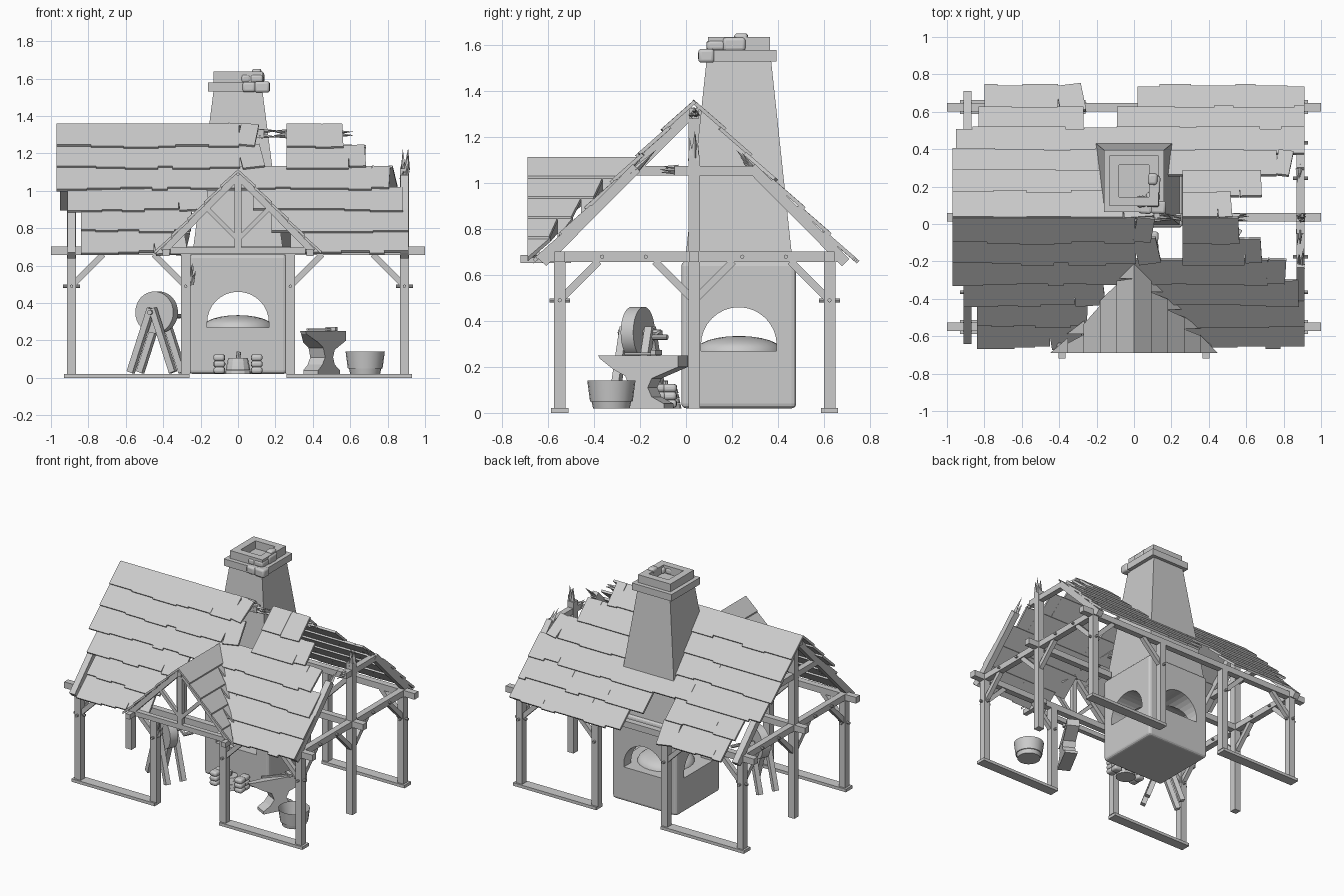
import bpy, bmesh, random
from math import radians, pi, sin, cos
from mathutils import Matrix, Vector

random.seed(4)
if "Cube" in bpy.data.objects:
    bpy.data.objects.remove(bpy.data.objects["Cube"])

grey = bpy.data.materials.new("plain grey")
grey.use_nodes = True
grey.diffuse_color = (0.6, 0.6, 0.6, 1)
grey.node_tree.nodes["Principled BSDF"].inputs["Base Color"].default_value = (0.6, 0.6, 0.6, 1)


def finish(bm, name, bevel=0, smooth=False, place=None):
    bmesh.ops.recalc_face_normals(bm, faces=bm.faces)
    mesh = bpy.data.meshes.new(name)
    bm.to_mesh(mesh)
    bm.free()
    mesh.materials.append(grey)
    ob = bpy.data.objects.new(name, mesh)
    bpy.context.collection.objects.link(ob)
    if place:
        ob.matrix_world = place
    if bevel:
        mod = ob.modifiers.new("soft edges", 'BEVEL')
        mod.width, mod.segments = bevel, 3
    if smooth:
        bpy.ops.object.select_all(action='DESELECT')
        ob.select_set(True)
        bpy.context.view_layer.objects.active = ob
        bpy.ops.object.shade_smooth_by_angle(angle=radians(40))
    return ob


def box(bm, centre, size, rot=Matrix()):
    bmesh.ops.create_cube(bm, size=1, matrix=Matrix.Translation(centre) @ rot.to_4x4() @ Matrix.Diagonal((*size, 1)))


def beam(bm, a, b, w=0.045):
    a, b = Vector(a), Vector(b)
    box(bm, (a + b) / 2, (w, w, (b - a).length), (b - a).to_track_quat('Z', 'Y').to_matrix())


def cone(bm, a, b, r1, r2, sides=8):
    a, b = Vector(a), Vector(b)
    rot = (b - a).to_track_quat('Z', 'Y').to_matrix().to_4x4()
    bmesh.ops.create_cone(bm, cap_ends=True, segments=sides, radius1=r1, radius2=r2,
                          depth=(b - a).length, matrix=Matrix.Translation((a + b) / 2) @ rot)


def splinter(bm, end, direction, w=0.04):
    # broken timber end made of uneven spikes
    end, d = Vector(end), Vector(direction).normalized()
    for i in range(5):
        off = Vector([random.uniform(-0.3, 0.3) * w for _ in range(3)])
        cone(bm, end + off - d * 0.02, end + off * 1.6 + d * random.uniform(0.03, 0.1), w * 0.35, 0, 4)


def prism(bm, lower, upper):
    lo = [bm.verts.new(p) for p in lower]
    up = [bm.verts.new(p) for p in upper]
    n = len(lo)
    bm.faces.new(lo)
    bm.faces.new(up)
    for i in range(n):
        bm.faces.new((lo[i], lo[(i + 1) % n], up[(i + 1) % n], up[i]))


def rect(x, y, w, d, z):
    return [(x + i * w / 2, y + j * d / 2, z) for i, j in ((-1, -1), (1, -1), (1, 1), (-1, 1))]


FRONT, BACK, MID = -0.55, 0.625, 0.035
END, BAY = 0.89, 0.28

# Timber frame: sills, posts, long beams, knee braces
bm = bmesh.new()
pegs = bmesh.new()
for y in (FRONT, BACK):
    beam(bm, (-1, y, 0.68), (1, y, 0.68))
    for s in (-1, 1):
        box(bm, (s * 0.595, y, 0.01), (0.67, 0.075, 0.022))
        for x, inward in ((END, -1), (BAY, 1)):
            beam(bm, (s * x, y, 0.02), (s * x, y, 0.66), 0.05)
            beam(bm, (s * x, y, 0.49), (s * (x + inward * 0.17), y, 0.66), 0.032)
            cone(pegs, (s * x, y - 0.045, 0.49), (s * x, y + 0.045, 0.49), 0.009, 0.009)
        cone(pegs, (s * (END - 0.045), y, 0.49), (s * (END + 0.045), y, 0.49), 0.009, 0.009)
splinter(bm, (-0.25, FRONT, 0.52), (0.3, 0, 1))

# Gable ends: the left-hand (+x) gable is broken off above the collar
for s in (-1, 1):
    x = s * END
    broken = s > 0
    beam(bm, (x, -0.6, 0.68), (x, 0.67, 0.68))
    top = 1.12 if broken else 1.3
    beam(bm, (x, MID, 0.02), (x, MID, top), 0.05)
    beam(bm, (x, MID, 0.68), (s * 1.0, MID, 0.68))
    beam(bm, (s * 0.25, MID, 0.68), (x, MID, 0.68))
    beam(bm, (x, -0.05 if broken else -0.22, 1.055), (x, 0.29, 1.055), 0.042)
    if broken:
        splinter(bm, (x, MID, top), (0, 0, 1), 0.05)
        splinter(bm, (x, -0.05, 1.055), (0, -1, 0))
    for side, post in ((-1, FRONT), (1, BACK)):
        foot = Vector((x, MID + side * 0.66, 0.655))
        peak = Vector((x, MID, 1.32))
        tip = foot.lerp(peak, 0.62 if broken else 1)
        beam(bm, foot, tip)
        if broken:
            splinter(bm, tip, peak - foot)
        beam(bm, (x, post, 0.49), (x, post - side * 0.17, 0.66), 0.032)
        beam(bm, (x, MID, 0.49), (x, MID + side * 0.17, 0.66), 0.032)
        for y in (MID + side * 0.21, MID + side * 0.4):
            cone(pegs, (x - 0.04, y, 0.68), (x + 0.04, y, 0.68), 0.009, 0.009)
finish(bm, "timber_frame")
finish(pegs, "pegs")

# Snapped ridge beam
bm = bmesh.new()
beam(bm, (-0.95, MID, 1.305), (0.14, MID, 1.305))
beam(bm, (0.25, MID, 1.305), (0.52, MID, 1.305))
splinter(bm, (0.14, MID, 1.305), (1, 0, 0))
splinter(bm, (0.25, MID, 1.305), (-1, 0, 0))
splinter(bm, (0.52, MID, 1.305), (1, 0, 0))
finish(bm, "ridge_beam")

# Shingle roof: the x spans still covered in each row, from ridge to eave
front_rows = [[(-.97, .10), (.26, .56)], [(-.97, .13), (.26, .68)], [(-.97, .81)],
              [(-.91, -.16), (.08, .88)], [(-.84, -.25), (.18, .91)], [(-.84, -.28), (.28, .91)]]
back_rows = [[(-.97, .10), (.26, .52)], [(-.97, .15), (.26, .68)], [(-.97, .84)],
             [(-.95, .91)], [(-.83, -.27), (-.09, .91)], [(-.8, -.27), (.02, .91)]]
for name, rows, eave in (("front_roof", front_rows, -0.635), ("back_roof", back_rows, 0.715)):
    bm = bmesh.new()
    ridge = Vector((0, MID, 1.355))
    fall = Vector((0, eave, 0.675)) - ridge
    pitch = fall.length / len(rows)
    down = fall.normalized()
    out = Vector((0, -down.z, abs(down.y)))
    if eave < 0:
        out.y = -out.y
    # each shingle tips outward so that its lower edge covers the next row
    down_t = (down + out * 0.07).normalized()
    out_t = (out - down * 0.07).normalized()
    rot = Matrix((Vector((1, 0, 0)), down_t, out_t)).transposed()
    for k, spans in enumerate(rows):
        for x0, x1 in spans:
            x = x0
            while x < x1 - 0.005:
                w = random.uniform(0.07, 0.19)
                if x1 - x - w < 0.05:
                    w = x1 - x
                length = pitch + 0.012 + random.choice((0, 0.008, 0.016))
                ragged = x + w >= x1 and x1 < 0.9
                turn = Matrix.Rotation(random.uniform(-0.18, 0.18) if ragged else 0, 3, 'Z')
                c = ridge + down * (k * pitch + length / 2) + out * 0.004
                c.x = x + w / 2
                box(bm, c, (w + 0.001, length, 0.016), rot @ turn)
                x += w
    finish(bm, name)

# Dormer: plank rows running back to the valley, broken on one side
bm = bmesh.new()
step = 0.088
for s in (-1, 1):
    for k in range(5):
        x0, x1 = k * step, (k + 1) * step + 0.006
        y = -0.69
        while True:
            back = [-0.2 - 1.11 * v for v in (x0, x1)]
            if s < 0 and k > 0:
                back = [b - random.uniform(0, 0.07) for b in back]
            end = y + random.uniform(0.09, 0.17)
            b0, b1 = min(end, back[0]), min(end, back[1])
            y1 = max(y, -0.69)
            if b0 <= y1 + 0.005:
                break
            b1 = max(b1, y1 + 0.002)
            z0, z1 = 1.115 - x0, 1.125 - x1
            pts = [(s * x0, y1, z0), (s * x1, y1, z1), (s * x1, b1, z1), (s * x0, b0, z0)]
            prism(bm, [(p[0], p[1], p[2] - 0.018) for p in pts], pts)
            y = end
finish(bm, "dormer_roof")

bm = bmesh.new()
beam(bm, (-0.36, -0.655, 0.68), (0.36, -0.655, 0.68), 0.035)
beam(bm, (0, -0.655, 0.68), (0, -0.655, 1.07), 0.035)
beam(bm, (0, -0.68, 1.065), (0, -0.24, 1.065), 0.035)
for s in (-1, 1):
    beam(bm, (s * 0.4, -0.655, 0.675), (0, -0.655, 1.08), 0.035)
    beam(bm, (0, -0.655, 0.74), (s * 0.16, -0.655, 0.9), 0.025)
    beam(bm, (s * 0.385, -0.72, 0.67), (s * 0.385, -0.5, 0.67), 0.035)
finish(bm, "dormer_frame")

# Forge block with arched openings through all four sides
CY = 0.23
bm = bmesh.new()
box(bm, (0, CY, 0.34), (0.52, 0.5, 0.64))
forge = finish(bm, "forge_block", bevel=0.02)
arch = [(-0.165, 0.27)] + [(-0.165 * cos(a * pi / 16), 0.295 + 0.165 * sin(a * pi / 16)) for a in range(17)] + [(0.165, 0.27)]
cutters = []
for i in range(2):
    bm = bmesh.new()
    lo, up = ([((u, CY + t, v) if i else (t, CY + u, v)) for u, v in arch] for t in (-0.5, 0.5))
    prism(bm, lo, up)
    cut = finish(bm, "arch_cutter")
    cut.hide_render = True
    mod = forge.modifiers.new("arch", 'BOOLEAN')
    mod.operation, mod.object = 'DIFFERENCE', cut
    cutters.append(cut)
graph = bpy.context.evaluated_depsgraph_get()
forge.data = bpy.data.meshes.new_from_object(forge.evaluated_get(graph))
forge.modifiers.clear()
for cut in cutters:
    bpy.data.objects.remove(cut)

bm = bmesh.new()
bmesh.ops.create_uvsphere(bm, u_segments=24, v_segments=12, radius=1,
                          matrix=Matrix.Translation((0, CY, 0.27)) @ Matrix.Diagonal((0.19, 0.19, 0.065, 1)))
finish(bm, "coal_heap", smooth=True)

# Chimney with a stepped cap and loose stones
bm = bmesh.new()
prism(bm, rect(0, CY, 0.49, 0.47, 0.65), rect(0, CY, 0.26, 0.28, 1.54))
finish(bm, "chimney")
bm = bmesh.new()
box(bm, (0, CY, 1.555), (0.32, 0.33, 0.05))
for s in (-1, 1):
    box(bm, (s * 0.105, CY, 1.607), (0.05, 0.27, 0.06))
    box(bm, (0, CY + s * 0.11, 1.607), (0.16, 0.05, 0.06))
finish(bm, "chimney_cap")


def stones(name, items):
    bm = bmesh.new()
    for c, size in items:
        box(bm, c, size, Matrix.Rotation(random.uniform(-0.15, 0.15), 3, 'Z'))
    finish(bm, name, bevel=0.014, smooth=True)


stones("cap_stones", [((0.13, 0.09, 1.555), (0.08, 0.07, 0.06)), ((0.06, 0.085, 1.555), (0.07, 0.06, 0.055)),
                      ((0.1, 0.13, 1.6), (0.07, 0.08, 0.045)), ((0.11, 0.21, 1.605), (0.06, 0.1, 0.06)),
                      ((0.04, 0.12, 1.6), (0.05, 0.06, 0.045)), ((0.1, 0.24, 1.635), (0.05, 0.06, 0.035))])

# Small hearth of stones in front of the forge
stones("hearth_stones", [((s * 0.1, -0.07 - 0.05 * j, 0.04 + 0.034 * k), (0.06, 0.06, 0.036))
                         for s in (-1, 1) for j in range(2) for k in range(3)])
bm = bmesh.new()
for k in range(4):
    cone(bm, (0, -0.09, 0.02 + k * 0.022), (0, -0.09, 0.04 + k * 0.022), 0.07 - k * 0.004, 0.066 - k * 0.005, 12)
cone(bm, (0, -0.09, 0.1), (0.005, -0.09, 0.14), 0.012, 0.012)
finish(bm, "hearth_core")

# Grindstone on two A-frames, turned a little
place = Matrix.Translation((-0.435, -0.21, 0)) @ Matrix.Rotation(radians(-25), 4, 'Z')
bm = bmesh.new()
cone(bm, (0, -0.03, 0.35), (0, 0.03, 0.35), 0.112, 0.112, 32)
finish(bm, "grindstone", smooth=True, place=place)
bm = bmesh.new()
for y in (-0.06, 0.06):
    for s in (-1, 1):
        beam(bm, (s * 0.125, y, 0.03), (s * 0.005, y, 0.37), 0.035)
cone(bm, (0, -0.09, 0.35), (0, 0.11, 0.35), 0.014, 0.014)
beam(bm, (0, 0.11, 0.35), (0.06, 0.11, 0.33), 0.018)
cone(bm, (0.06, 0.1, 0.33), (0.06, 0.17, 0.33), 0.012, 0.012)
finish(bm, "grindstone_stand", place=place)

# Anvil: side profile pushed across its width
place = Matrix.Translation((0.445, -0.19, 0)) @ Matrix.Rotation(radians(-28), 4, 'Z')
side = [(-.12, .02), (.13, .02), (.13, .04), (.07, .07), (.05, .11), (.07, .15), (.2, .2), (.2, .25),
        (-.21, .25), (-.2, .235), (-.12, .19), (-.06, .16), (-.04, .11), (-.07, .07), (-.12, .04)]
bm = bmesh.new()
prism(bm, [(-0.045, u, v) for u, v in side], [(0.045, u, v) for u, v in side])
for v in bm.verts:
    if v.co.y < -0.19:
        v.co.x *= 0.35
finish(bm, "anvil", place=place)
bm = bmesh.new()
beam(bm, (-0.03, -0.1, 0.258), (0.02, 0.08, 0.258), 0.012)
box(bm, (0.02, 0.08, 0.262), (0.06, 0.025, 0.022))
finish(bm, "hammer", place=place)

# Bucket, hollow
bm = bmesh.new()
bmesh.ops.create_cone(bm, cap_ends=True, segments=20, radius1=0.08, radius2=0.105, depth=0.12,
                      matrix=Matrix.Translation((0.68, -0.325, 0.08)))
top = max(bm.faces, key=lambda f: f.calc_center_median().z)
bmesh.ops.inset_region(bm, faces=[top], thickness=0.012)
bmesh.ops.translate(bm, verts=top.verts[:], vec=(0, 0, -0.09))
finish(bm, "bucket", smooth=True)
